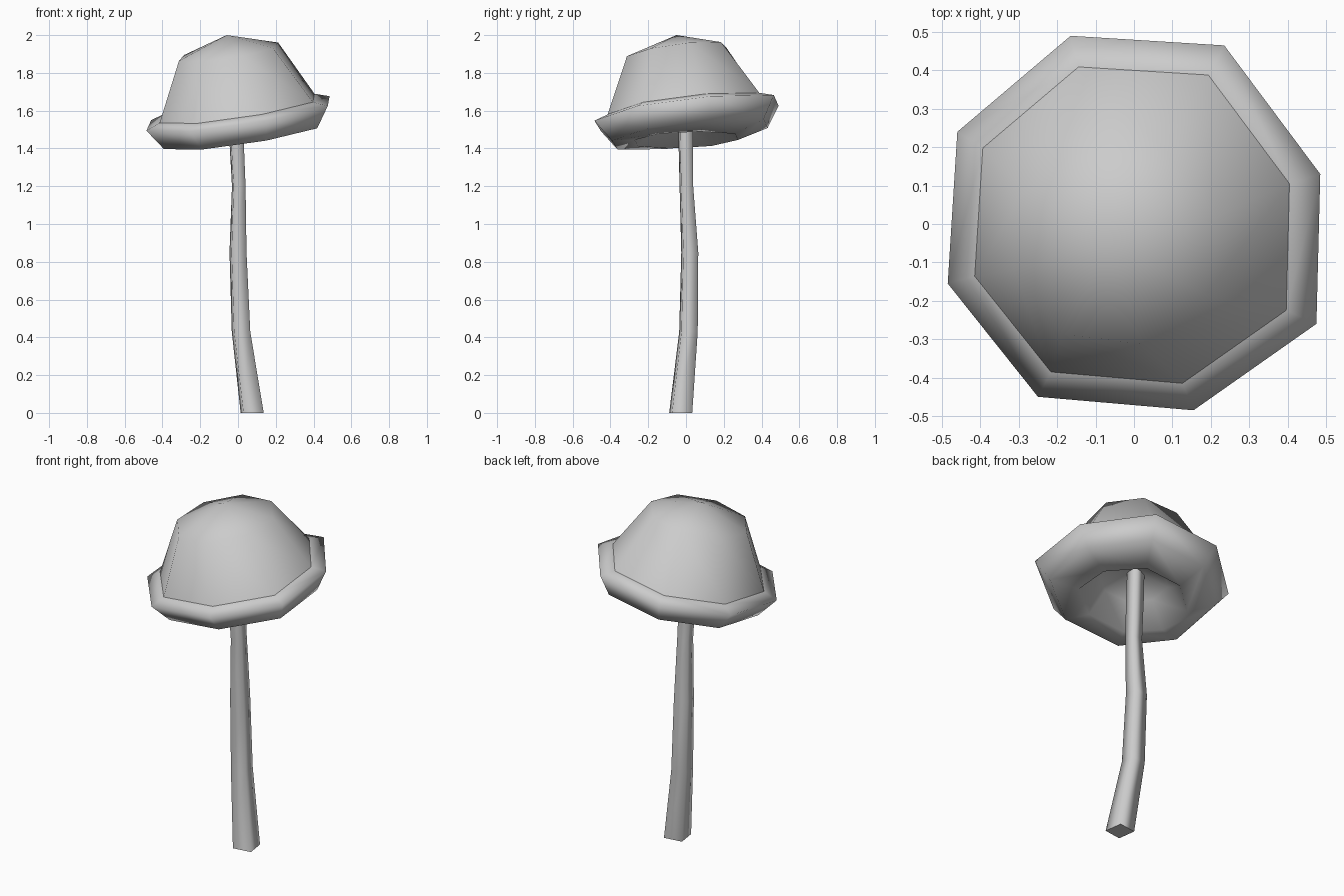
import bpy
import bmesh
from math import cos, sin, radians
from mathutils import Vector

cube = bpy.data.objects.get("Cube")
if cube:
    bpy.data.objects.remove(cube, do_unlink=True)

grey = bpy.data.materials.new("plain_grey")
grey.use_nodes = True
COLOUR = (0.6, 0.6, 0.6, 1)
grey.diffuse_color = COLOUR
grey.node_tree.nodes["Principled BSDF"].inputs["Base Color"].default_value = COLOUR


def bridge(bm, a, b):
    """Join two equal rings of vertices with quads."""
    n = len(a)
    for i in range(n):
        j = (i + 1) % n
        bm.faces.new((a[i], a[j], b[j], b[i]))


def fan(bm, ring, tip):
    """Close a ring with triangles to one point."""
    for i in range(len(ring)):
        bm.faces.new((ring[i], ring[(i + 1) % len(ring)], tip))


def crease(bm, ring):
    """Mark the edges along a ring as sharp."""
    for i in range(len(ring)):
        edge = bm.edges.get((ring[i], ring[(i + 1) % len(ring)]))
        edge.smooth = False


def finish(bm, name):
    bmesh.ops.recalc_face_normals(bm, faces=bm.faces)
    for face in bm.faces:
        face.smooth = True
    mesh = bpy.data.meshes.new(name)
    bm.to_mesh(mesh)
    bm.free()
    mesh.materials.append(grey)
    obj = bpy.data.objects.new(name, mesh)
    bpy.context.collection.objects.link(obj)


# Cap: tilted eight-sided dome with a turned-out rim and a hollow underside
OUTLINE = [(0.485, 0.13), (0.235, 0.465), (-0.165, 0.49), (-0.46, 0.24),
           (-0.485, -0.155), (-0.25, -0.45), (0.155, -0.485), (0.475, -0.26)]


def tilted(x, y, height, y_slope=0.13):
    return Vector((x, y, height + 0.15 * x + y_slope * y))


bm = bmesh.new()


def rim_ring(scale, height, shift=0.0, y_slope=0.13):
    return [bm.verts.new(tilted(x * scale + shift, y * scale + shift, height, y_slope))
            for x, y in OUTLINE]


# Shoulder: regular ring around the top point
shoulder = []
for i in range(8):
    angle = radians(15 + 45 * i)
    shoulder.append(bm.verts.new(tilted(-0.05 + 0.272 * cos(angle),
                                        -0.05 + 0.272 * sin(angle), 1.926)))

dome_base = rim_ring(0.845, 1.615, -0.005)
rim_outer = rim_ring(1.0, 1.587)
rim_lower = rim_ring(0.845, 1.47, 0.018)
opening = rim_ring(0.56, 1.445, 0, 0.05)
hollow = rim_ring(0.36, 1.565, 0, 0.08)
fan(bm, shoulder, bm.verts.new((-0.06, -0.05, 2.0)))
rings = [shoulder, dome_base, rim_outer, rim_lower, opening, hollow]
for upper, lower in zip(rings, rings[1:]):
    bridge(bm, upper, lower)
fan(bm, hollow, bm.verts.new((-0.01, 0, 1.63)))
crease(bm, dome_base)
finish(bm, "cap")

# Stem: bent, tapering four-sided post (x, y, z, half width)
STEM = [(0.075, -0.028, 0, 0.061), (0.016, 0.013, 0.43, 0.049),
        (0, 0.02, 0.85, 0.045), (0.004, 0.002, 1.2, 0.036),
        (-0.008, -0.002, 1.45, 0.038), (-0.015, -0.002, 1.66, 0.037)]
TURN = 53
bm = bmesh.new()
rings = []
for x, y, z, half in STEM:
    radius = half / cos(radians(90 - TURN))
    rings.append([bm.verts.new((x + radius * cos(radians(TURN + 90 * k)),
                                y + radius * sin(radians(TURN + 90 * k)), z))
                  for k in range(4)])
for lower, upper in zip(rings, rings[1:]):
    bridge(bm, lower, upper)
for end in (rings[0], rings[-1]):
    bm.faces.new(end)
    crease(bm, end)
finish(bm, "stem")
